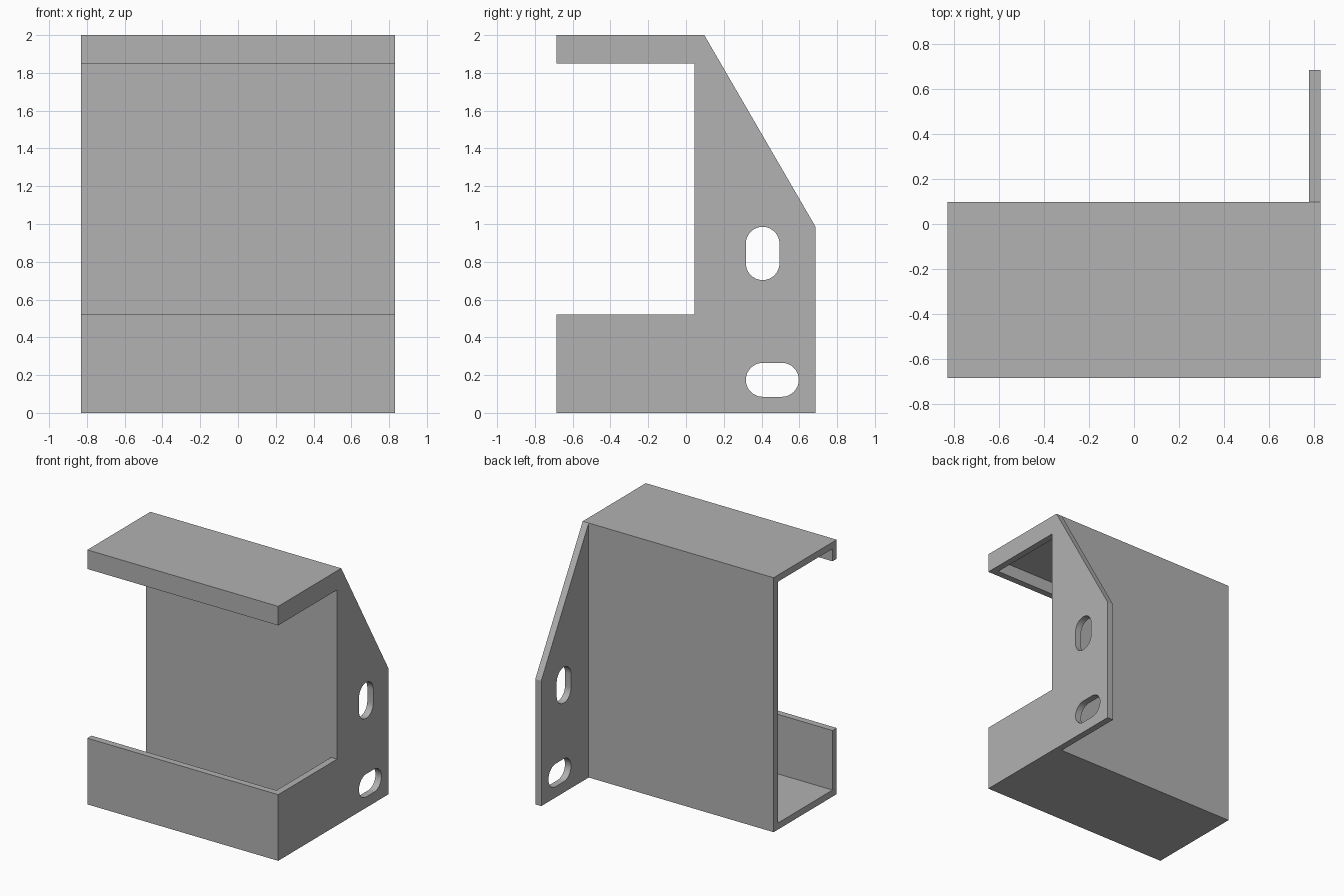
import bpy
import bmesh
from math import cos, sin, pi, radians
from mathutils import Vector

cube = bpy.data.objects.get("Cube")
if cube:
    bpy.data.objects.remove(cube, do_unlink=True)

# Overall dimensions
W, D, H = 0.83, 0.686, 2.0      # half width, half depth, height
T = 0.052                       # sheet thickness
BACK = 0.097                    # rear face of the back panel
INNER = BACK - T                # front face of the back panel
LOW_LIP, TOP_LIP = 0.52, 1.85   # edges of the front lips
OVER = 0.2                      # cutter overshoot

grey = bpy.data.materials.new("plain grey")
grey.use_nodes = True
colour = (0.445, 0.445, 0.445, 1)
grey.diffuse_color = colour
grey.node_tree.nodes["Principled BSDF"].inputs["Base Color"].default_value = colour


def prism(name, profile, x0, x1):
    """Extrude a (y, z) profile along x."""
    bm = bmesh.new()
    face = bm.faces.new([bm.verts.new((x0, y, z)) for y, z in profile])
    grown = bmesh.ops.extrude_face_region(bm, geom=[face])["geom"]
    verts = [v for v in grown if isinstance(v, bmesh.types.BMVert)]
    bmesh.ops.translate(bm, verts=verts, vec=Vector((x1 - x0, 0, 0)))
    bmesh.ops.recalc_face_normals(bm, faces=bm.faces)
    mesh = bpy.data.meshes.new(name)
    bm.to_mesh(mesh)
    bm.free()
    mesh.materials.append(grey)
    obj = bpy.data.objects.new(name, mesh)
    bpy.context.scene.collection.objects.link(obj)
    return obj


def rect(y0, y1, z0, z1):
    return [(y0, z0), (y1, z0), (y1, z1), (y0, z1)]


def slot(y0, y1, z0, z1, steps=16):
    """Rounded slot outline filling the given rectangle."""
    r = min(y1 - y0, z1 - z0) / 2
    upright = z1 - z0 > y1 - y0
    start = 0 if upright else -pi / 2
    points = []
    for end, (cy, cz) in enumerate([(y1 - r, z1 - r), (y0 + r, z0 + r)]):
        for i in range(steps + 1):
            a = start + end * pi + pi * i / steps
            points.append((cy + r * cos(a), cz + r * sin(a)))
    return points


# Bracket body: side outline with the front opening and sloped rear edge
outline = [(-D, 0), (D, 0), (D, 0.985), (BACK, H), (-D, H),
           (-D, TOP_LIP), (INNER, TOP_LIP), (INNER, LOW_LIP), (-D, LOW_LIP)]
bracket = prism("bracket", outline, -W, W)

# Cutters: channel hollow, space behind the panel, two mounting slots
plate = W - T
cutters = [
    prism("channel_hollow", rect(T - D, INNER, T, H - T), -W - OVER, plate),
    prism("rear_space", rect(BACK, D + OVER, -OVER, H + OVER), -W - OVER, plate),
    prism("upper_slot", slot(0.317, 0.495, 0.703, 0.985), plate - OVER, W + OVER),
    prism("lower_slot", slot(0.317, 0.597, 0.085, 0.265), plate - OVER, W + OVER),
]
for cutter in cutters:
    cutter.hide_render = True
    cut = bracket.modifiers.new(cutter.name, "BOOLEAN")
    cut.operation = "DIFFERENCE"
    cut.solver = "EXACT"
    cut.object = cutter

# Bake the cuts and drop the cutters
bpy.context.view_layer.update()
graph = bpy.context.evaluated_depsgraph_get()
baked = bpy.data.meshes.new_from_object(bracket.evaluated_get(graph))
bracket.modifiers.clear()
bracket.data = baked
for cutter in cutters:
    bpy.data.objects.remove(cutter, do_unlink=True)

# Smooth only the rounded slot walls
bpy.ops.object.select_all(action="DESELECT")
bracket.select_set(True)
bpy.context.view_layer.objects.active = bracket
bpy.ops.object.shade_smooth_by_angle(angle=radians(25))
